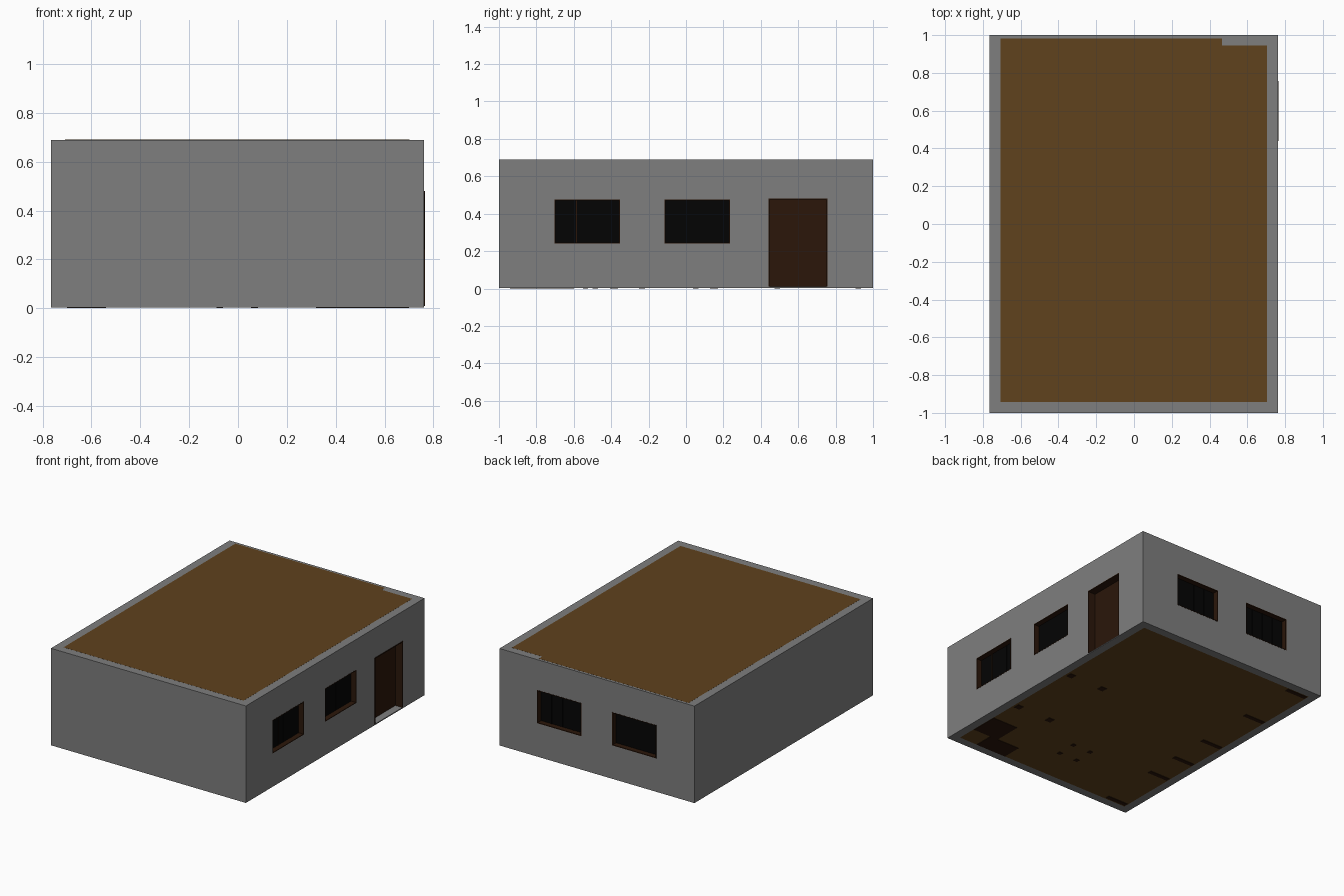
import bpy, bmesh

if "Cube" in bpy.data.objects:
    bpy.data.objects.remove(bpy.data.objects["Cube"])

X0, X1, H, Z0 = -0.766, 0.762, 0.69, 0.003
Z_LO, Z_HI = 0.24, 0.475


def material(name, rgb):
    m = bpy.data.materials.new(name)
    m.diffuse_color = (*rgb, 1)
    m.use_nodes = True
    m.node_tree.nodes["Principled BSDF"].inputs["Base Color"].default_value = m.diffuse_color
    return m


GREY = material("wall_grey", (0.21, 0.21, 0.21))
BROWN = material("warm_wood", (0.116, 0.054, 0.0125))
DARK = material("dark_wood", (0.0238, 0.0083, 0.003))
BLACK = material("dark_glass", (0.0012, 0.0012, 0.0012))


def boxes(name, specs, mat=None):
    """One object from a list of (x0, x1, y0, y1, z0, z1) boxes."""
    bm = bmesh.new()
    for x0, x1, y0, y1, z0, z1 in specs:
        vs = bmesh.ops.create_cube(bm, size=1)["verts"]
        for v in vs:
            v.co = (x0 + (v.co.x + .5) * (x1 - x0),
                    y0 + (v.co.y + .5) * (y1 - y0),
                    z0 + (v.co.z + .5) * (z1 - z0))
    me = bpy.data.meshes.new(name)
    bm.to_mesh(me)
    bm.free()
    ob = bpy.data.objects.new(name, me)
    bpy.context.collection.objects.link(ob)
    if mat:
        me.materials.append(mat)
    return ob


def on_wall(side, a, b, d0, d1, z0, z1):
    """Box on a wall: a..b along it, d0..d1 depth in from its outer face."""
    if side == "right":
        return (X1 - d1, X1 - d0, a, b, z0, z1)
    return (a, b, 1 - d1, 1 - d0, z0, z1)


windows = [("right", -0.703, -0.352), ("right", -0.115, 0.235),
           ("back", 0.120, 0.467), ("back", -0.467, -0.122)]
DOOR = (0.44, 0.757)
DOOR_TOP = 0.48

# walls: hollow shell with window and door openings
walls = boxes("walls", [(X0, X1, -1, 1, Z0, H)], GREY)
cuts = [(-0.708, 0.703, -0.942, 0.942, -0.1, 1)]
cuts += [on_wall(s, a, b, -0.05, 0.1, Z_LO, Z_HI) for s, a, b in windows]
cuts.append(on_wall("right", *DOOR, -0.05, 0.1, 0.010, DOOR_TOP))
bpy.context.view_layer.objects.active = walls
for c in cuts:
    cutter = boxes("opening_cutter", [c], GREY)
    cutter.hide_render = True
    mod = walls.modifiers.new("opening", "BOOLEAN")
    mod.operation, mod.solver, mod.object = "DIFFERENCE", "EXACT", cutter
    bpy.ops.object.modifier_apply(modifier=mod.name)
    bpy.data.objects.remove(cutter)

# roof and floor boards, nearly flush with the wall edges
boxes("roof", [(-0.708, 0.703, -0.942, 0.945, 0.675, 0.6905),
               (-0.708, 0.465, 0.945, 0.982, 0.689, 0.6905)], BROWN)
boxes("floor", [(-0.708, 0.703, -0.942, 0.942, 0.003, 0.010)], BROWN)


def frame(side, a, b, z0, z1, t, d0, d1, sill=True):
    parts = [on_wall(side, a, a + t, d0, d1, z0, z1),
             on_wall(side, b - t, b, d0, d1, z0, z1),
             on_wall(side, a + t, b - t, d0, d1, z1 - t, z1)]
    if sill:
        parts.append(on_wall(side, a + t, b - t, d0, d1, z0, z0 + t))
    return parts


# windows: wooden lining, dark pane, thin sliding sash bars
for i, (s, a, b) in enumerate(windows):
    boxes(f"window_frame_{i}", frame(s, a, b, Z_LO, Z_HI, 0.005, -0.001, 0.057), DARK)
    boxes(f"window_glass_{i}",
          [on_wall(s, a + .005, b - .005, 0.037, 0.042, Z_LO + .005, Z_HI - .005)], BLACK)
    bars = [a + (b - a) * k / 4 for k in (1, 2, 3)]
    boxes(f"window_bars_{i}",
          [on_wall(s, p - .003, p + .003, 0.035, 0.038, Z_LO + .005, Z_HI - .005)
           for p in bars], BLACK)
boxes("window_edge_bar", [on_wall("right", -0.589, -0.584, 0.034, 0.038,
                                  Z_LO + .005, Z_HI - .005)], DARK)

# door: lining standing slightly proud of the wall, leaf at the inner face
boxes("door_frame", frame("right", *DOOR, 0.010, DOOR_TOP, 0.006, -0.003, 0.06, False), DARK)
boxes("door_leaf", [on_wall("right", 0.446, 0.751, 0.054, 0.066, 0.010, 0.474)], DARK)


def legs(xs, ys, r, top):
    return [(x - r, x + r, y - r, y + r, 0, top) for x in xs for y in ys]


# bed near the right wall
boxes("bed_legs", legs((0.40, 0.665), (-0.385, 0.15), 0.022, 0.08), DARK)
boxes("bed_base", [(0.37, 0.695, -0.42, 0.19, 0.08, 0.14)], BROWN)

# corner cabinet, L-shaped
boxes("corner_cabinet", [(0.50, 0.70, -0.80, -0.60, 0, 0.3),
                         (0.32, 0.56, -0.94, -0.80, 0, 0.3)], DARK)

# small stool
boxes("stool_legs", legs((-0.075, 0.068), (-0.677, -0.538), 0.014, 0.14), DARK)
boxes("stool_seat", [(-0.09, 0.085, -0.695, -0.52, 0.14, 0.16)], BROWN)

# long desks against the left wall with upright side panels
panels = (0.92, 0.488, 0.053, -0.235, -0.485, -0.916)
boxes("desk_panels", [(-0.70, -0.54, y - .015, y + .015, 0, 0.22) for y in panels], DARK)
boxes("desk_tops", [(-0.705, -0.50, 0.035, 0.94, 0.22, 0.24),
                    (-0.705, -0.50, -0.935, -0.215, 0.22, 0.24)], BROWN)
